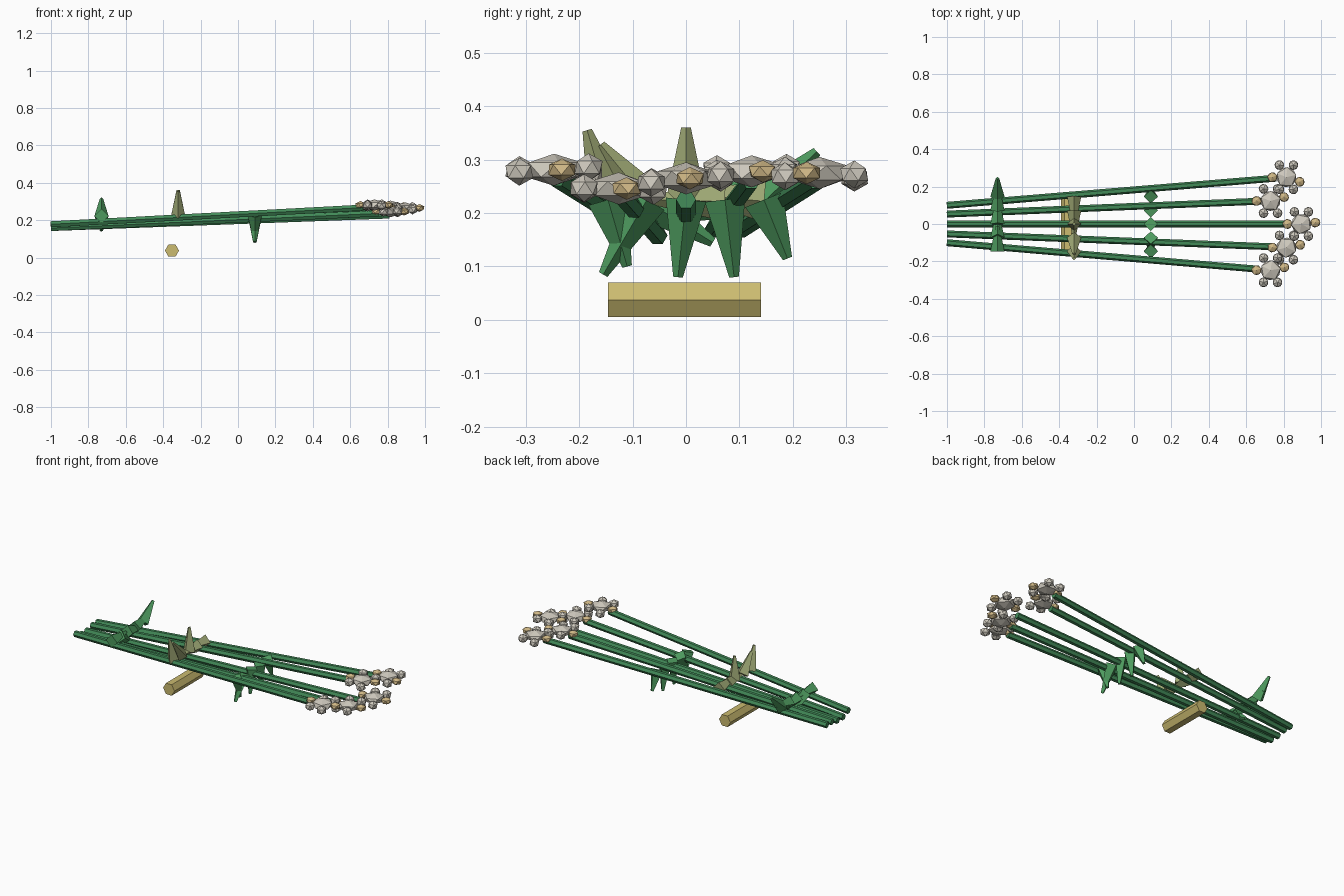
import bpy, bmesh, math, random
from mathutils import Vector, Matrix

if "Cube" in bpy.data.objects:
    bpy.data.objects.remove(bpy.data.objects["Cube"])

random.seed(4)


def srgb(r, g, b):
    f = lambda c: (c / 255 / 12.92) if c < 10 else ((c / 255 + 0.055) / 1.055) ** 2.4
    return (f(r), f(g), f(b), 1)


def material(name, *rgb):
    m = bpy.data.materials.new(name)
    m.diffuse_color = srgb(*rgb)
    m.use_nodes = True
    m.node_tree.nodes["Principled BSDF"].inputs["Base Color"].default_value = m.diffuse_color
    return m


STEM = material("stem green", 66, 138, 88)
LEAF = material("leaf green", 78, 155, 95)
DRY = material("dry leaf", 160, 170, 118)
WOOD = material("tie straw", 203, 187, 112)
WHITE = material("petal white", 207, 202, 190)
TAN = material("bud tan", 208, 184, 134)


def finish(bm, name, *mats):
    bmesh.ops.recalc_face_normals(bm, faces=bm.faces)
    me = bpy.data.meshes.new(name)
    bm.to_mesh(me)
    bm.free()
    for m in mats:
        me.materials.append(m)
    ob = bpy.data.objects.new(name, me)
    bpy.context.collection.objects.link(ob)
    return ob


def taper(name, a, b, r1, r2, sides, mat, turn=0.0):
    """Tapered prism from a to b, with a corner turned from the sideways axis."""
    a, b = Vector(a), Vector(b)
    d = (b - a).normalized()
    ref = Vector((1, 0, 0)) if abs(d.x) < 0.5 else Vector((0, 0, 1))
    u = (ref - d * ref.dot(d)).normalized()
    v = d.cross(u)
    rot = Matrix((u, v, d)).transposed().to_4x4()
    bm = bmesh.new()
    bmesh.ops.create_cone(bm, cap_ends=True, segments=sides, radius1=r1, radius2=r2,
                          depth=(b - a).length,
                          matrix=Matrix.Translation((a + b) / 2) @ rot @ Matrix.Rotation(turn, 4, 'Z'))
    return finish(bm, name, mat)


def flower(name, c, lean):
    """Flattened heart ringed by four petals and two tan buds."""
    bm = bmesh.new()

    def ball(p, size, index, spin):
        m = (Matrix.Translation(p) @ Matrix.Rotation(spin, 4, 'Z')
             @ Matrix.Diagonal((*size, 1)))
        vs = bmesh.ops.create_icosphere(bm, subdivisions=1, radius=1, matrix=m)["verts"]
        for f in {f for w in vs for f in w.link_faces}:
            f.material_index = index

    ball(c, (0.06, 0.06, 0.030), 0, random.random())
    for k in range(6):
        a = math.radians(60 * k) + (lean if k == 0 else 0)
        bud = k % 3 == 0
        p = Vector(c) + Vector((0.075 * math.cos(a), 0.075 * math.sin(a),
                                0 if bud else random.uniform(-0.01, 0.008)))
        size = (0.029, 0.030, 0.021) if bud else (0.029, 0.029, 0.026)
        ball(p, size, 1 if bud else 0, random.random() * 6)
    return finish(bm, name, WHITE, TAN)


# Fanned stems, each topped by a flower: start y, start z, end xyz, flower xyz, bud angle
fan = [
    (0.10, 0.17, (0.76, 0.245, 0.262), (0.815, 0.25, 0.275), -0.33),
    (0.053, 0.17, (0.68, 0.122, 0.262), (0.73, 0.123, 0.278), 0.28),
    (0.0, 0.158, (0.81, 0.0, 0.225), (0.895, 0.0, 0.265), 0.1),
    (-0.053, 0.158, (0.75, -0.122, 0.236), (0.815, -0.126, 0.246), 0.2),
    (-0.10, 0.178, (0.67, -0.242, 0.267), (0.73, -0.247, 0.281), 0.2),
]
for i, (y, z, end, head, lean) in enumerate(fan, 1):
    taper(f"stem_{i}", (-1, y, z), end, 0.0185, 0.0185, 6, STEM)
    flower(f"flower_{i}", head, lean)

# Three rows of spiky leaves: x, material, base height, then tip (y, z) per leaf
base_y = (-0.146, -0.073, 0.0, 0.073, 0.146)
rows = [
    ("upper_leaf", 0.09, LEAF, 0.225,
     ((-0.11, 0.10), (-0.155, 0.085), (-0.015, 0.08), (0.09, 0.08), (0.19, 0.115))),
    ("dry_leaf", -0.32, DRY, 0.222,
     ((-0.185, 0.355), (-0.16, 0.328), (0.0, 0.36), (-0.065, 0.225), (0.01, 0.235))),
    ("lower_leaf", -0.73, LEAF, 0.222,
     ((-0.01, 0.225), (0.05, 0.145), (0.135, 0.20), (0.20, 0.245), (0.245, 0.315))),
]
for name, x, mat, z, tips in rows:
    for i, (y, (ty, tz)) in enumerate(zip(base_y, tips), 1):
        taper(f"{name}_{i}", (x, y, z), (x, ty, tz), 0.038, 0.009, 4, mat)

# Hexagonal tie bar lying below the stems
taper("tie_bar", (-0.353, -0.146, 0.0375), (-0.353, 0.14, 0.0375),
      0.0375, 0.0375, 6, WOOD, math.pi / 6)
